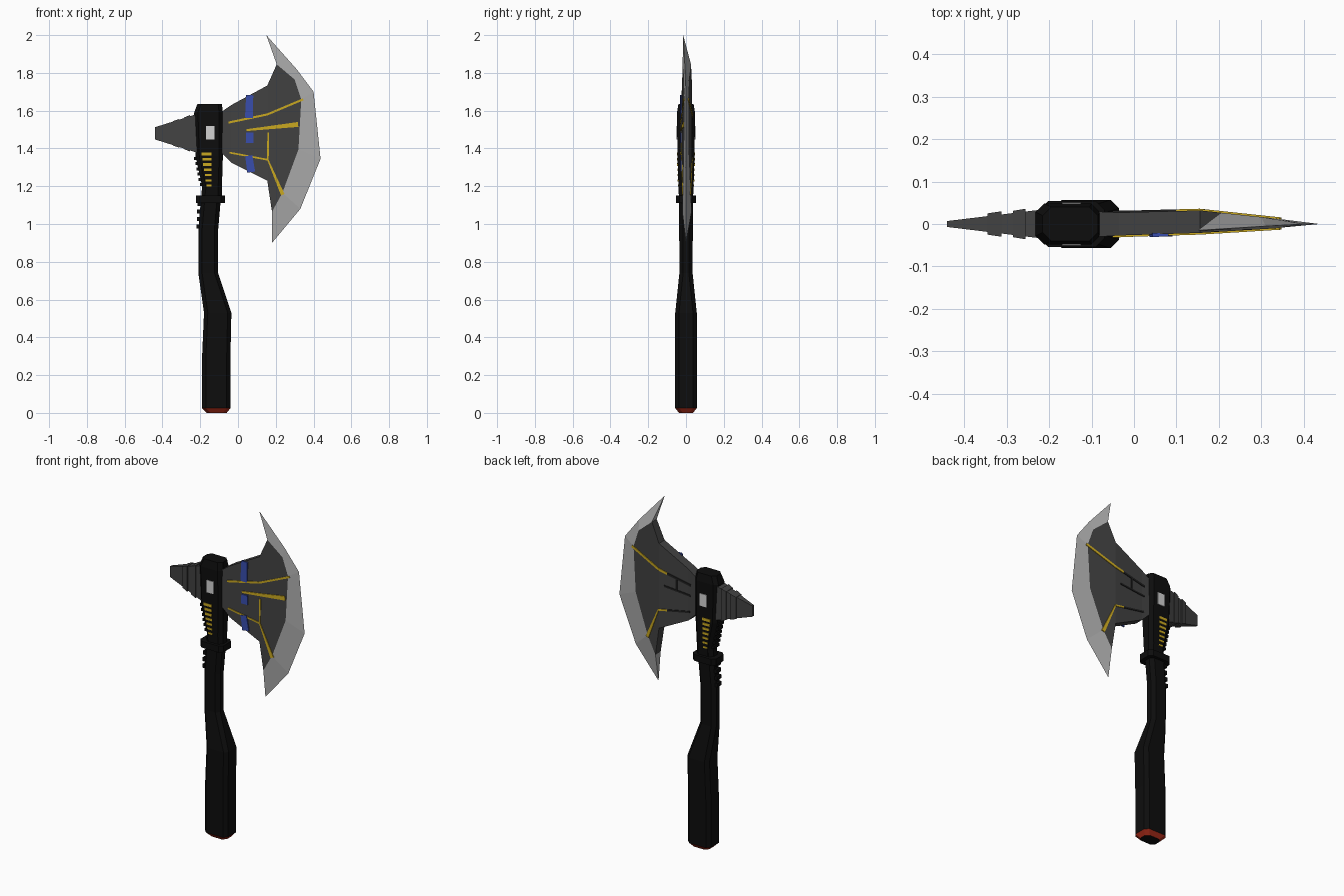
import bpy
import bmesh
from mathutils import Vector

cube = bpy.data.objects.get("Cube")
if cube:
    bpy.data.objects.remove(cube)


def material(name, r, g, b):
    m = bpy.data.materials.new(name)
    m.use_nodes = True
    m.diffuse_color = (r, g, b, 1)
    m.node_tree.nodes["Principled BSDF"].inputs["Base Color"].default_value = (r, g, b, 1)
    return m


BLACK = material("grip black", .004, .004, .004)
GREY = material("dark steel", .055, .055, .055)
SEAM = material("seam grey", .015, .015, .015)
STEEL = material("edge steel", .42, .42, .42)
WHITE = material("pale inlay", .65, .65, .65)
YELLOW = material("yellow inlay", .6, .4, .015)
BLUE = material("blue wrap", .04, .075, .42)
RED = material("red pommel", .4, .025, .01)


def build(name, verts, faces, *mats):
    bm = bmesh.new()
    vs = [bm.verts.new(v) for v in verts]
    for f in faces:
        bm.faces.new([vs[i] for i in f])
    bmesh.ops.recalc_face_normals(bm, faces=bm.faces[:])
    me = bpy.data.meshes.new(name)
    bm.to_mesh(me)
    bm.free()
    for m in mats:
        me.materials.append(m)
    ob = bpy.data.objects.new(name, me)
    bpy.context.collection.objects.link(ob)
    return ob


def loft(name, rings, *mats):
    """Closed skin over rings that have equal point counts."""
    n = len(rings[0])
    verts = [v for r in rings for v in r]
    faces = [(k * n + i, k * n + (i + 1) % n, (k + 1) * n + (i + 1) % n, (k + 1) * n + i)
             for k in range(len(rings) - 1) for i in range(n)]
    faces += [range(n), range(len(verts) - n, len(verts))]
    return build(name, verts, faces, *mats)


def section(z, x0, x1, hy, c=.02):
    """Horizontal rectangle with cut corners."""
    return [(x0 + c, -hy, z), (x1 - c, -hy, z), (x1, c - hy, z), (x1, hy - c, z),
            (x1 - c, hy, z), (x0 + c, hy, z), (x0, hy - c, z), (x0, c - hy, z)]


def box(name, x0, x1, y0, y1, z0, z1, mat):
    rings = [[(x0, y0, z), (x1, y0, z), (x1, y1, z), (x0, y1, z)] for z in (z0, z1)]
    return loft(name, rings, mat)


# Handle with its red bevelled pommel
shaft = loft("handle", [
    section(0, -.165, -.06, .037), section(.025, -.19, -.04, .057),
    section(.3, -.19, -.04, .057), section(.53, -.18, -.035, .057),
    section(.74, -.21, -.105, .035), section(.97, -.21, -.105, .036),
    section(1.2, -.19, -.085, .038)], BLACK, RED)
for p in shaft.data.polygons:
    if p.center.z < .02 and p.normal.z > -.99:
        p.material_index = 1

# Head socket and collar
loft("head_socket", [
    section(1.15, -.188, -.085, .038), section(1.2, -.19, -.085, .04),
    section(1.36, -.225, -.08, .045), section(1.59, -.232, -.08, .048),
    section(1.635, -.215, -.085, .04)], BLACK)
loft("collar", [section(1.112, -.222, -.07, .054), section(1.15, -.222, -.07, .054)], BLACK)

# Grip teeth along the back of the handle
for i in range(4):
    z = .975 + i * .04
    box("lower_tooth", -.22 + i * .002, -.18, -.02, .02, z, z + .022, BLACK)
for i in range(6):
    z = 1.2 + i * .028
    x = -.202 - i * .006
    box("upper_tooth", x, x + .04, -.025, .025, z, z + .016, BLACK)

# Inlays on both faces of the socket
for s in (-1, 1):
    box("socket_plate", -.17, -.125, s * .044, s * .051, 1.447, 1.52, WHITE)
    for i in range(7):
        z = 1.198 + i * .0275
        y = .04 + .005 * i / 6
        box("socket_bar", -.168 - i * .004, -.14, s * (y - .004), s * (y + .003),
            z, z + .01 + i * .001, YELLOW)


# Rear spike with stepped ribs
def spike_ring(x, hy, hz):
    return [(x, -hy, 1.48 - hz), (x, hy, 1.48 - hz), (x, hy, 1.48 + hz), (x, -hy, 1.48 + hz)]


loft("spike", [spike_ring(-.44, .007, .032), spike_ring(-.2, .036, .108)], GREY)
for a, b, hy, hz in ((-.345, -.312, .03, .064), (-.285, -.255, .036, .084)):
    loft("spike_rib", [spike_ring(a, hy - .005, hz), spike_ring(b, hy, hz + .012)], GREY)

# Axe cheek: thickness depends only on x
THICK = {-1: [(-.1, .031), (-.035, .027), (.155, .021), (.435, .004)],
         1: [(-.1, .03), (-.035, .027), (.155, .032), (.435, .002)]}


def surf(x, s, lift=0):
    t = THICK[s]
    for (a, p), (b, q) in zip(t, t[1:]):
        if x <= b or b == t[-1][0]:
            return s * (p + (q - p) * (x - a) / (b - a) + lift)


outline = [(-.1, 1.39), (-.035, 1.325), (.155, 1.23), (.18, 1.065), (.235, 1.165),
           (.32, 1.395), (.335, 1.66), (.30, 1.765), (.205, 1.845), (.155, 1.733),
           (-.035, 1.63), (-.1, 1.585)]
n = len(outline)
panels = [(0, 1, 10, 11), (1, 2, 9, 10), tuple(range(2, 10))]
verts = [(x, surf(x, s), z) for s in (-1, 1) for x, z in outline]
faces = panels + [tuple(i + n for i in p) for p in panels]
faces += [(i, (i + 1) % n, (i + 1) % n + n, i + n) for i in range(n)]
build("axe_cheek", verts, faces, GREY)

# Sharpened crescent, tapering from the cheek to its edge
edge = [(.18, 0, .9), (.33, 0, 1.08), (.437, 0, 1.345), (.4, 0, 1.7),
        (.31, -.005, 1.82), (.15, -.015, 2.0)]
loft("cutting_edge", [[(x, surf(x, -1), z), e, (x, surf(x, 1), z)]
                      for (x, z), e in zip(outline[3:9], edge)], STEEL)


# Thin strips that follow the cheek surface
def strip(name, s, pts, w0, w1, mat, lift=.004):
    steps = 4
    for (x0, z0), (x1, z1) in zip(pts, pts[1:]):
        a, b = Vector((x0, z0)), Vector((x1, z1))
        d = (b - a).normalized()
        side = Vector((-d.y, d.x))
        rings = []
        for k in range(steps + 1):
            t = k / steps
            c = a.lerp(b, t)
            h = side * (w0 + (w1 - w0) * t) / 2
            p, q = c + h, c - h
            rings.append([(p.x, surf(p.x, s, lift), p.y), (q.x, surf(q.x, s, lift), q.y),
                          (q.x, surf(q.x, s, -.003), q.y), (p.x, surf(p.x, s, -.003), p.y)])
        loft(name, rings, mat)


upper_in, upper_mid, upper_out = (-.05, 1.537), (.155, 1.58), (.345, 1.66)
lower_in, lower_mid, lower_out = (-.045, 1.378), (.158, 1.34), (.237, 1.155)

# Front inlays
strip("upper_inlay", -1, [upper_in, upper_mid, upper_out], .011, .011, YELLOW)
strip("middle_inlay", -1, [(.045, 1.497), (.318, 1.527)], .01, .026, YELLOW)
strip("lower_inlay", -1, [lower_in, lower_mid], .009, .009, YELLOW)
strip("cross_inlay", -1, [lower_mid, (.16, 1.485)], .009, .009, YELLOW)
strip("tail_inlay", -1, [lower_mid, lower_out], .007, .02, YELLOW)

# Back inlays continue as dark seams
strip("back_upper_inlay", 1, [(.1, 1.568), upper_mid, upper_out], .014, .014, YELLOW)
strip("back_upper_seam", 1, [upper_in, (.1, 1.568)], .012, .012, SEAM)
strip("back_middle_seam", 1, [(-.05, 1.475), (.12, 1.49)], .01, .01, SEAM)
strip("back_lower_inlay", 1, [(.1, 1.351), lower_mid], .01, .01, YELLOW)
strip("back_lower_seam", 1, [lower_in, (.1, 1.351)], .01, .01, SEAM)
strip("back_tail_inlay", 1, [lower_mid, lower_out], .007, .02, YELLOW)
strip("back_cross_seam", 1, [(.04, 1.485), (.04, 1.555)], .01, .01, SEAM)

# Blue wrap on the front face
for low, high in (((.07, 1.275), (.057, 1.362)), ((.062, 1.43), (.062, 1.485)),
                  ((.058, 1.562), (.062, 1.682))):
    strip("blue_wrap", -1, [low, high], .042, .038, BLUE, .006)
